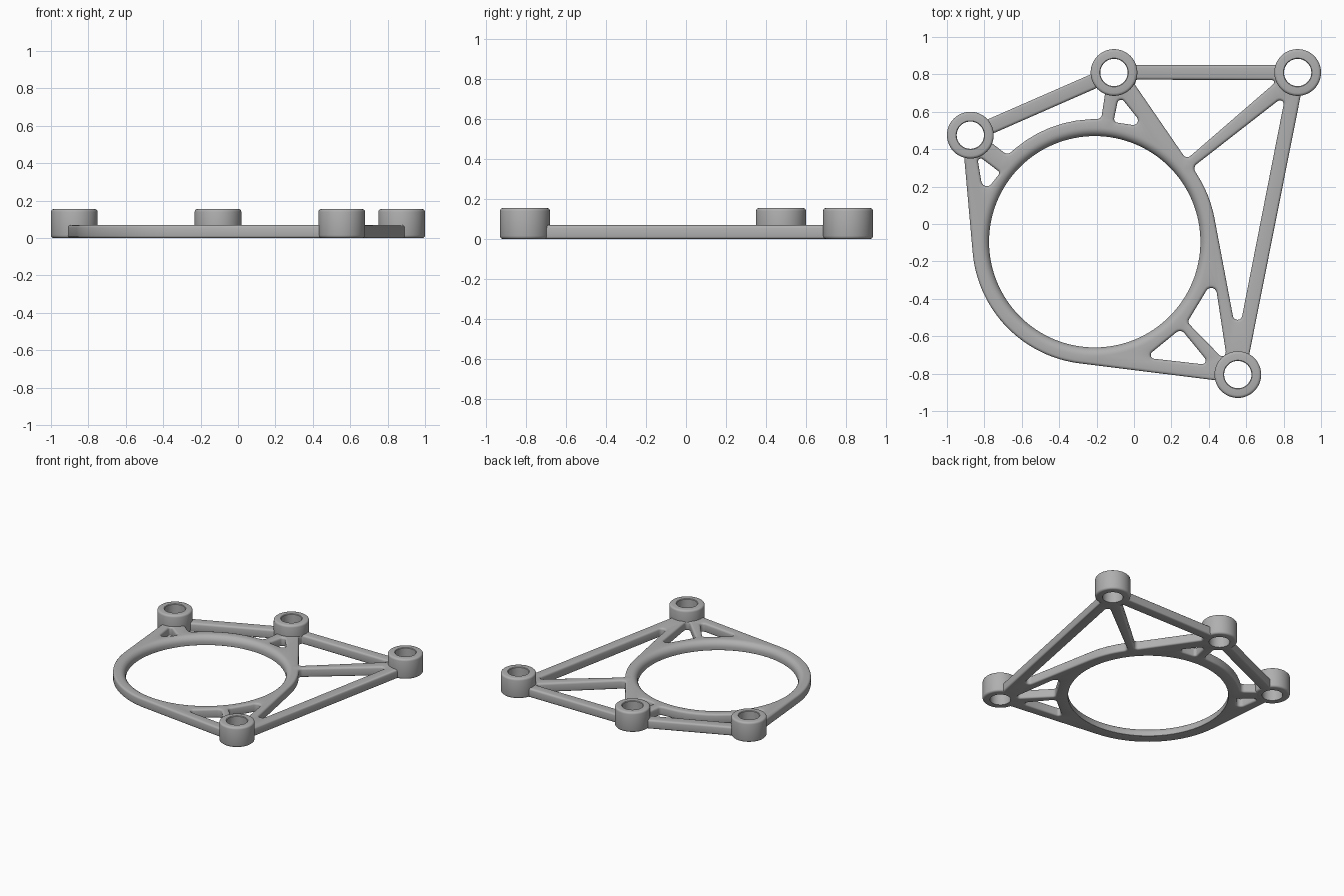
import bpy, bmesh, math
from math import sin, cos, pi, radians
from mathutils import Vector

if "Cube" in bpy.data.objects:
    bpy.data.objects.remove(bpy.data.objects["Cube"], do_unlink=True)

grey = bpy.data.materials.new("metal_grey")
grey.use_nodes = True
grey.diffuse_color = (0.43, 0.43, 0.43, 1)
grey.node_tree.nodes["Principled BSDF"].inputs["Base Color"].default_value = grey.diffuse_color

THICK = 0.07
BOSS_H = 0.155
RING = (-0.21, -0.095)
BOSSES = {"left_boss": (-0.875, 0.475), "middle_boss": (-0.107, 0.81),
          "right_boss": (0.875, 0.81), "front_boss": (0.555, -0.805)}


def arc(center, r, a0, a1, n):
    """Points on an arc, angles in degrees."""
    return [Vector((center[0] + r * cos(radians(a0 + (a1 - a0) * i / n)),
                    center[1] + r * sin(radians(a0 + (a1 - a0) * i / n)))) for i in range(n + 1)]


def circle(center, r, n):
    return arc(center, r, 0, 360, n)[:-1]


def rounded(corners, n=6):
    """Polygon whose corners (x, y, radius) are filleted."""
    pts = []
    for i, (x, y, r) in enumerate(corners):
        p = Vector((x, y))
        a = (Vector(corners[i - 1][:2]) - p).normalized()
        b = (Vector(corners[(i + 1) % len(corners)][:2]) - p).normalized()
        half = a.angle(b) / 2
        c = p + (a + b).normalized() * (r / sin(half))
        start = p + a * (r / math.tan(half)) - c
        end = p + b * (r / math.tan(half)) - c
        turn = start.angle(end)
        for k in range(n + 1):
            t = k / n
            pts.append(c + (start * sin((1 - t) * turn) + end * sin(t * turn)) / sin(turn))
    return pts


def oriented(pts, ccw):
    area = sum(pts[i - 1].cross(pts[i]) for i in range(len(pts)))
    return pts if (area > 0) == ccw else pts[::-1]


def inset(pts, d):
    """Shift a loop by d towards the material on its left."""
    out = []
    for i, p in enumerate(pts):
        e0 = (p - pts[i - 1]).normalized()
        e1 = (pts[(i + 1) % len(pts)] - p).normalized()
        n0, n1 = Vector((-e0.y, e0.x)), Vector((-e1.y, e1.x))
        m = (n0 + n1).normalized()
        out.append(p + m * (d / max(m.dot(n1), 0.6)))
    return out


def edge_profile(top, bottom, n=3):
    """Rounded edge as (inset, height) steps from bottom to top."""
    q = [i * pi / 2 / n for i in range(n + 1)]
    low = [(bottom * (1 - sin(a)), bottom * (1 - cos(a))) for a in q]
    high = [(top * (1 - cos(a)), THICK - top * (1 - sin(a))) for a in q]
    return low + high


def finish(bm, name):
    bmesh.ops.recalc_face_normals(bm, faces=bm.faces)
    me = bpy.data.meshes.new(name)
    bm.to_mesh(me)
    bm.free()
    me.materials.append(grey)
    ob = bpy.data.objects.new(name, me)
    bpy.context.collection.objects.link(ob)
    bpy.ops.object.select_all(action="DESELECT")
    ob.select_set(True)
    bpy.context.view_layer.objects.active = ob
    bpy.ops.object.shade_smooth_by_angle(angle=radians(35))
    return ob


def skin(bm, rows):
    """Quads between successive closed rows of vertices."""
    for a, b in zip(rows, rows[1:]):
        for i in range(len(a)):
            j = (i + 1) % len(a)
            bm.faces.new((a[i], a[j], b[j], b[i]))


# Outer outline of the plate, counter-clockwise round the bosses and ring
left, middle, right, front = BOSSES.values()
outline = (arc(left, 0.11, 45, 252, 12) + arc(RING, 0.655, 185.5, 263, 32)
           + arc(front, 0.11, 197, 418, 12) + arc(right, 0.11, -80, 159, 12)
           + arc(middle, 0.11, 21, 182, 12))

# Pockets between the struts
pockets = [
    [(-0.84, 0.37, 0.015), (-0.715, 0.275, 0.015), (-0.805, 0.16, 0.03)],
    [(-0.765, 0.479, 0.008), (-0.19, 0.731, 0.01), (-0.155, 0.695, 0.008),
     (-0.175, 0.563, 0.025), (-0.463, 0.548, 0.655), (-0.677, 0.368, 0.03),
     (-0.77, 0.44, 0.01)],
    [(-0.08, 0.69, 0.02), (0.055, 0.52, 0.025), (-0.11, 0.545, 0.02)],
    [(0.012, 0.772, 0.008), (0.77, 0.769, 0.012), (0.28, 0.345, 0.025), (0.005, 0.745, 0.008)],
    [(0.81, 0.69, 0.02), (0.553, -0.62, 0.025), (0.407, 0.154, 0.655), (0.313, 0.303, 0.03)],
    [(0.43, -0.285, 0.03), (0.50, -0.745, 0.02), (0.285, -0.525, 0.025)],
    [(0.25, -0.56, 0.03), (0.41, -0.755, 0.02), (0.06, -0.715, 0.02)],
]

soft = edge_profile(0.015, 0.012)
loops = [(oriented(outline, True), soft)]
loops += [(oriented(rounded(p), False), soft) for p in pockets]
loops.append((oriented(circle(RING, 0.565, 128), False), edge_profile(0.045, 0.004, 6)))
loops += [(oriented(circle(c, 0.08, 32), False), [(0, 0), (0, THICK)]) for c in BOSSES.values()]

# Plate: skinned edges, then filled top and bottom
bm = bmesh.new()
bottoms, tops = [], []
for pts, profile in loops:
    rows = [[bm.verts.new((p.x, p.y, z)) for p in inset(pts, d)] for d, z in profile]
    skin(bm, rows)
    for row, store in ((rows[0], bottoms), (rows[-1], tops)):
        store += [bm.edges.get((row[i - 1], row[i])) for i in range(len(row))]
for edges, up in ((tops, 1), (bottoms, -1)):
    bmesh.ops.triangle_fill(bm, use_beauty=True, use_dissolve=False, edges=edges, normal=(0, 0, up))
finish(bm, "mounting_plate")

# Bosses: turned tubes with rounded rims
R, HOLE, B = 0.125, 0.073, 0.015
quarter = [i * pi / 6 for i in range(4)]
section = [(HOLE, 0)]
section += [(R - B + B * sin(a), B - B * cos(a)) for a in quarter]
section += [(R - B + B * cos(a), BOSS_H - B + B * sin(a)) for a in quarter]
section += [(HOLE + 0.004, BOSS_H), (HOLE, BOSS_H - 0.004), (HOLE, 0)]
for name, c in BOSSES.items():
    bm = bmesh.new()
    rows = [[bm.verts.new((p.x, p.y, z)) for p in circle(c, r, 48)] for r, z in section]
    skin(bm, rows)
    bmesh.ops.remove_doubles(bm, verts=bm.verts, dist=0.0001)
    finish(bm, name)
